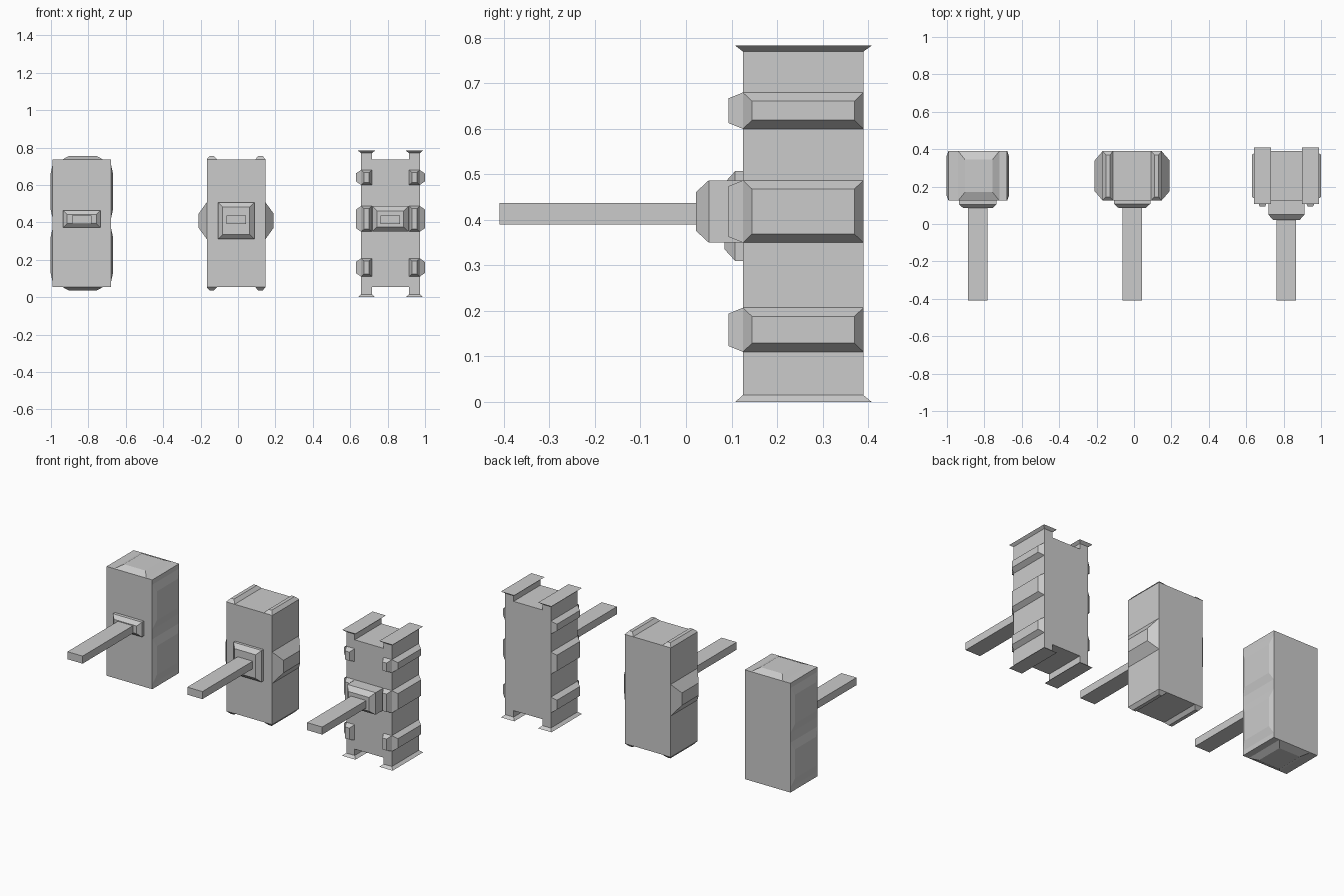
import bpy, bmesh

if "Cube" in bpy.data.objects:
    bpy.data.objects.remove(bpy.data.objects["Cube"], do_unlink=True)

grey = bpy.data.materials.new("light_grey")
grey.use_nodes = True
grey.diffuse_color = (0.6, 0.6, 0.6, 1)
grey.node_tree.nodes["Principled BSDF"].inputs["Base Color"].default_value = (0.6, 0.6, 0.6, 1)

BACK, FRONT = 0.39, 0.125      # body depth
LOW, HIGH = 0.055, 0.735       # body height
MID = (LOW + HIGH) / 2
HALF = 0.157                   # body half width


def loft(name, axis, *sections):
    """Rectangular sections along an axis: (position, u0, u1, v0, v1)."""
    bm = bmesh.new()
    rings = []
    for pos, u0, u1, v0, v1 in sections:
        ring = []
        for u, v in ((u0, v0), (u1, v0), (u1, v1), (u0, v1)):
            co = [u, v]
            co.insert(axis, pos)
            ring.append(bm.verts.new(co))
        rings.append(ring)
    for a, b in zip(rings, rings[1:]):
        for i in range(4):
            j = (i + 1) % 4
            bm.faces.new((a[i], a[j], b[j], b[i]))
    bm.faces.new(rings[0])
    bm.faces.new(rings[-1])
    bmesh.ops.recalc_face_normals(bm, faces=bm.faces)
    mesh = bpy.data.meshes.new(name)
    bm.to_mesh(mesh)
    bm.free()
    mesh.materials.append(grey)
    obj = bpy.data.objects.new(name, mesh)
    bpy.context.collection.objects.link(obj)
    return obj


def body_and_handle(label, cx):
    loft(label + "_body", 2, (LOW, cx - HALF, cx + HALF, FRONT, BACK),
         (HIGH, cx - HALF, cx + HALF, FRONT, BACK))
    loft(label + "_handle", 1, (-0.41, cx - 0.052, cx + 0.052, 0.39, 0.437),
         (FRONT, cx - 0.052, cx + 0.052, 0.39, 0.437))


def handle_mount(label, cx, half, z0, z1, y_step, y_tip, inset):
    wide = (cx - half, cx + half, z0, z1)
    tip = (cx - half + inset, cx + half - inset, z0 + inset, z1 - inset)
    loft(label + "_handle_mount", 1, (FRONT, *wide), (y_step, *wide), (y_tip, *tip))


def side_pads(label, cx, z0, z1, rise, inset_y, inset_z):
    for side, s in (("left", 1), ("right", -1)):
        loft(f"{label}_{side}_pad", 0, (cx + s * HALF, FRONT, BACK, z0, z1),
             (cx + s * (HALF + rise), FRONT + inset_y, BACK - inset_y,
              z0 + inset_z, z1 - inset_z))


def end_pads(label, x0, x1, inset_x, inset_y):
    # matching pads above and below the body
    for end, z, s in (("top", HIGH, 1), ("bottom", LOW, -1)):
        loft(f"{label}_{end}_pad", 2, (z, x0, x1, FRONT, BACK),
             (z + s * 0.02, x0 + inset_x, x1 - inset_x, FRONT + inset_y, BACK - inset_y))


# Block with shallow pads
cx = -0.835
body_and_handle("padded", cx)
handle_mount("padded", cx, 0.1, 0.372, 0.464, 0.105, 0.085, 0.022)
end_pads("padded", cx - 0.105, cx + 0.115, 0.036, 0.045)
for z in (MID - 0.17, MID + 0.17):
    side_pads("padded", cx, z - 0.14, z + 0.14, 0.011, 0.03, 0.05)

# Block with one wing on each side and two rails on each end
cx = -0.01
body_and_handle("winged", cx)
handle_mount("winged", cx, 0.097, 0.31, 0.507, 0.108, 0.085, 0.025)
side_pads("winged", cx, 0.31, 0.507, 0.043, 0.05, 0.06)
for s in (-1, 1):
    end_pads("winged_rail", cx + s * 0.13 - 0.029, cx + s * 0.13 + 0.029, 0.018, 0.02)

# Block with three bands and flared feet
cx = 0.815
body_and_handle("banded", cx)
handle_mount("banded", cx, 0.097, 0.35, 0.487, 0.05, 0.022, 0.026)
for z0, z1 in ((0.11, 0.207), (0.35, 0.487), (0.60, 0.68)):
    side_pads("banded", cx, z0, z1, 0.028, 0.02, 0.019)
    for s in (-1, 1):
        x = cx + s * 0.128
        loft("banded_front_lug", 1, (FRONT, x - 0.029, x + 0.029, z0, z1),
             (0.093, x - 0.014, x + 0.014, z0 + 0.013, z1 - 0.013))
for s in (-1, 1):
    x = cx + s * 0.128
    leg = (x - 0.029, x + 0.029, FRONT, BACK)
    flare = (x - 0.046, x + 0.046, FRONT - 0.017, BACK + 0.018)
    for end, zs in (("upper", (HIGH, 0.77, 0.783)), ("lower", (LOW, 0.015, 0.0))):
        loft(f"banded_{end}_foot", 2, (zs[0], *leg), (zs[1], *leg), (zs[2], *flare))
